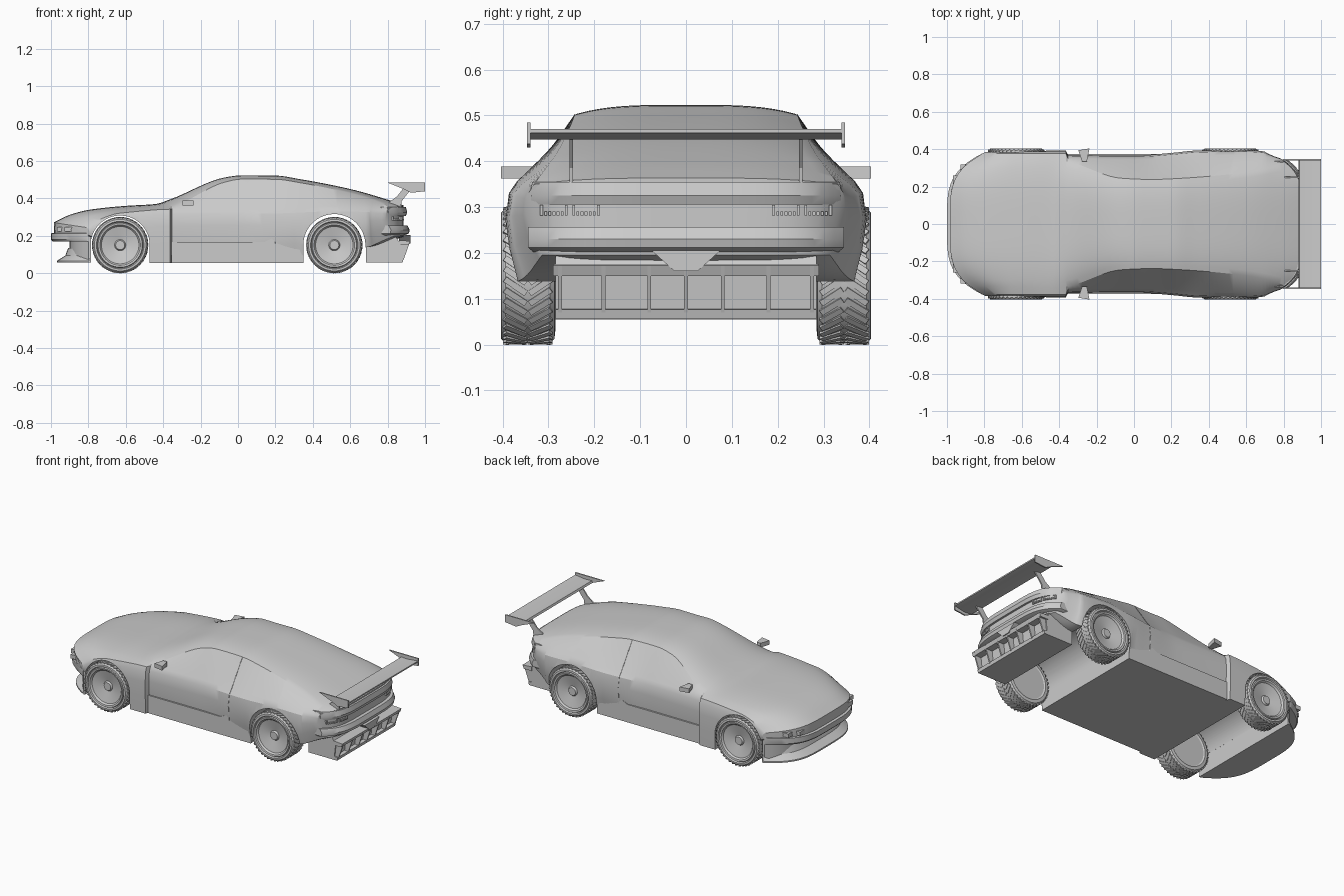
import bpy, bmesh, math
from mathutils import Matrix, Vector

if "Cube" in bpy.data.objects:
    bpy.data.objects.remove(bpy.data.objects["Cube"])


def finish(name, bm, smooth=30):
    bmesh.ops.recalc_face_normals(bm, faces=bm.faces[:])
    me = bpy.data.meshes.new(name)
    bm.to_mesh(me)
    bm.free()
    ob = bpy.data.objects.new(name, me)
    bpy.context.collection.objects.link(ob)
    if smooth:
        shade(ob, smooth)
    return ob


def shade(ob, angle=30):
    bpy.ops.object.select_all(action='DESELECT')
    ob.select_set(True)
    bpy.context.view_layer.objects.active = ob
    bpy.ops.object.shade_smooth_by_angle(angle=math.radians(angle))


def stack(name, levels, smooth=30):
    """Solid from equal-length closed outlines of 3D points."""
    bm = bmesh.new()
    rings = [[bm.verts.new(p) for p in lv] for lv in levels]
    n = len(rings[0])
    for a, b in zip(rings, rings[1:]):
        for i in range(n):
            bm.faces.new((a[i], a[(i + 1) % n], b[(i + 1) % n], b[i]))
    bm.faces.new(rings[0])
    bm.faces.new(rings[-1])
    return finish(name, bm, smooth)


def side_prism(name, xz, y0, y1, smooth=30):
    return stack(name, [[(x, y, z) for x, z in xz] for y in (y0, y1)], smooth)


def box(name, x0, x1, y0, y1, z0, z1):
    return side_prism(name, [(x0, z0), (x1, z0), (x1, z1), (x0, z1)], y0, y1)


def end_slab(name, tip, back, bend, power, w, levels):
    """Bumper slab with a bowed outer edge; levels = (z, inset, width change)."""
    s = 1 if back > tip else -1
    rings = []
    for z, inset, dw in levels:
        ww = w + dw
        ring = []
        for i in range(33):
            t = -1 + i / 16
            d = min(inset + bend * abs(t) ** power, abs(back - tip) - .004)
            ring.append((tip + s * d, t * ww, z))
        rings.append(ring + [(back, ww, z), (back, -ww, z)])
    return stack(name, rings)


def curve(pts):
    """Monotone smooth interpolation through a few (x, value) points."""
    sec = [(b[1] - a[1]) / (b[0] - a[0]) for a, b in zip(pts, pts[1:])]
    m = [sec[0]] + [2 * p * q / (p + q) if p * q > 0 else 0 for p, q in zip(sec, sec[1:])] + [sec[-1]]

    def f(x):
        x = min(max(x, pts[0][0]), pts[-1][0])
        i = next(i for i in range(len(sec)) if x <= pts[i + 1][0])
        h = pts[i + 1][0] - pts[i][0]
        t = (x - pts[i][0]) / h
        return ((1 + 2 * t) * (1 - t) ** 2 * pts[i][1] + t * (1 - t) ** 2 * h * m[i]
                + t * t * (3 - 2 * t) * pts[i + 1][1] + t * t * (t - 1) * h * m[i + 1])
    return f


# Body shape: heights (z_) and half widths (w_) along the length
z_top = curve([(-.985, .272), (-.9, .312), (-.79, .34), (-.6, .36), (-.44, .37), (-.36, .396), (-.07, .512),
               (.02, .523), (.2, .522), (.33, .503), (.6, .45), (.8, .393), (.9, .358)])
z_roof = curve([(-.985, .255), (-.79, .315), (-.6, .338), (-.42, .35), (-.36, .357), (-.07, .487),
                (.02, .503), (.2, .502), (.33, .484), (.6, .428), (.8, .373), (.9, .345)])
w_roof = curve([(-.985, .33), (-.6, .335), (-.42, .342), (-.36, .335), (-.07, .245), (.1, .238), (.21, .242),
                (.57, .272), (.9, .335)])
w_belt = curve([(-.985, .375), (-.8, .378), (-.364, .377), (-.354, .352), (.1, .345), (.3, .357), (.5, .368),
                (.75, .358), (.9, .34)])
z_belt = curve([(-.985, .245), (-.79, .297), (-.6, .324), (-.36, .342), (.2, .345), (.5, .357), (.9, .332)])
w_wide = curve([(-.985, .385), (-.8, .388), (-.364, .392), (-.354, .37), (0, .366), (.2, .38), (.36, .394),
                (.62, .394), (.78, .375), (.9, .345)])
z_wide = curve([(-.985, .225), (-.8, .24), (-.36, .25), (.2, .26), (.9, .285)])
w_low = curve([(-.985, .38), (-.8, .385), (-.364, .388), (-.354, .352), (.33, .355), (.38, .385), (.6, .38),
               (.8, .335), (.9, .31)])
z_low = curve([(-.985, .205), (-.8, .17), (-.68, .15), (-.62, .055), (.5, .055), (.58, .13), (.7, .14), (.9, .2)])
NT = 10


def side_pts(x):
    wb, zb, ww, zw, wl, zl = (f(x) for f in (w_belt, z_belt, w_wide, z_wide, w_low, z_low))
    return [(wb, zb), (wb + .7 * (ww - wb), zb - .3 * (zb - zw)), (ww, zw),
            (wl + .7 * (ww - wl), (zw + zl) / 2)]


def half_section(x):
    zc, zr, wr, wl, zl = (f(x) for f in (z_top, z_roof, w_roof, w_low, z_low))
    us = [i / NT for i in range(NT + 1)]
    pts = [(wr * u, zc - (zc - zr) * u ** 3.5) for u in us] + side_pts(x)
    pts += [(wl * u, zl) for u in reversed(us)]
    out = []
    for y, z in pts:
        dx = .19 * (y / .385) ** 4 * max(0, (-.65 - x) / .335) - .1 * (y / .345) ** 5 * max(0, (x - .7) / .2)
        out.append((x + dx, y, z))
    return out


xs = [-.985 + 1.87 * i / 74 for i in range(75)]
xs = sorted([x for x in xs if abs(x + .359) > .012] + [-.364, -.354])
bm = bmesh.new()
rows = [[bm.verts.new(p) for p in half_section(x)] for x in xs]
for a, b in zip(rows, rows[1:]):
    for i in range(len(a) - 1):
        bm.faces.new((a[i], a[i + 1], b[i + 1], b[i]))
for r in (rows[0], rows[-1]):
    for i in range(NT):
        bm.faces.new((r[i], r[i + 1], r[-2 - i], r[-1 - i]))
    bm.faces.new(r[NT:len(r) - NT])
bmesh.ops.mirror(bm, geom=bm.verts[:] + bm.edges[:] + bm.faces[:], axis='Y', merge_dist=1e-5)
body = finish("body_shell", bm, 0)

# Wheel arches cut right across the body
WHEELS = ((-.63, .158), (.515, .166))
for k, (wx, r) in enumerate(WHEELS):
    arch = [(wx + r * math.cos(math.pi * i / 40), .15 + r * math.sin(math.pi * i / 40)) for i in range(41)]
    cut = side_prism("arch_cutter", arch + [(wx - r, -.1), (wx + r, -.1)], -.6, .6)
    cut.hide_render = True
    cut.hide_viewport = True
    mod = body.modifiers.new("arch", 'BOOLEAN')
    mod.object, mod.solver = cut, 'EXACT'
    bpy.context.view_layer.objects.active = body
    body.select_set(True)
    bpy.ops.object.modifier_apply(modifier=mod.name)
    bpy.data.objects.remove(cut)
shade(body, 28)

# Front bumper, air dam, chin lip
end_slab("front_bumper", -1.0, -.80, .19, 4, .378, [(.17, .01, 0), (.18, 0, 0), (.213, 0, 0), (.217, .02, 0)])
end_slab("air_dam", -.9, -.787, .1, 4, .372, [(.065, 0, 0), (.2, .0, 0)])
end_slab("chin_lip", -.968, -.787, .17, 4, .38, [(.057, 0, 0), (.066, 0, 0), (.095, .045, -.003), (.135, .06, -.006)])

# Rear lip and bumper
end_slab("tail_lip", .905, .72, .1, 5, .338, [(.305, .008, 0), (.325, 0, 0), (.355, .008, -.002)])
end_slab("rear_bumper", .918, .72, .1, 5, .345, [(.202, .03, -.012), (.212, .005, 0), (.23, 0, 0), (.256, .012, 0)])

# Diffuser with fins
side_prism("diffuser", [(.685, .056), (.88, .056), (.885, .076), (.862, .078), (.87, .15), (.84, .205), (.685, .205)],
           -.285, .285)
for y in (-.275, -.18, -.08, 0, .08, .18, .275):
    side_prism("diffuser_fin", [(.85, .07), (.885, .07), (.921, .172), (.85, .172)], y - .004, y + .004)
side_prism("diffuser_bar", [(.86, .15), (.912, .15), (.921, .172), (.86, .176)], -.29, .29)
stack("diffuser_centre", [[(x, -.075, .205), (x, .075, .205), (x, .025, .16), (x, -.025, .16)] for x in (.86, .922)])

# Wing blade
side_prism("wing_blade", [(.88, .452), (.93, .447), (1.0, .462), (1.0, .47), (.93, .462), (.885, .464)], -.342, .342)

for s in (1, -1):
    side_prism("wing_endplate", [(.80, .484), (1.0, .484), (1.0, .438), (.925, .43), (.885, .45)], s * .339, s * .347)
    side_prism("wing_strut", [(.80, .375), (.87, .35), (.875, .385), (.93, .455), (.885, .455), (.85, .41)],
               s * .246, s * .254)
    # Side skirt rising into the rear flare
    side_prism("side_skirt", [(-.356, .055), (.349, .055), (.349, .2), (.3, .21), (.2, .195), (.14, .166), (-.356, .166)],
               s * .33, s * .373)
    # Door mirror
    plan = [(-.278, .335), (-.252, .335), (-.238, .404), (-.298, .394)]
    stack("door_mirror", [[(x, s * y, z) for x, y in plan] for z in (.362, .388)])
    # Headlight slots and tail light grids
    for y in (.235, .295):
        hx = -.985 + .19 * (y / .385) ** 4
        box("headlight", hx - .008, hx + .05, s * (y - .024), s * (y + .024), .222, .247)
    for k in range(2):
        for i in range(7):
            y = .188 + k * .07 + i * .009
            tx = .887 - .1 * (y / .345) ** 5
            box("tail_light_cell", tx - .02, tx + .006, s * y, s * (y + .006), .281, .304 if i in (0, 6) else .29)
    # Door shut line
    cu = bpy.data.curves.new("door_seam", 'CURVE')
    cu.dimensions, cu.bevel_depth = '3D', .0015
    line = [(.2, s * y, z) for y, z in [(w_roof(.2), z_roof(.2))] + side_pts(.2)]
    sp = cu.splines.new('POLY')
    sp.points.add(len(line) - 1)
    for p, co in zip(sp.points, line):
        p.co = (*co, 1)
    bpy.context.collection.objects.link(bpy.data.objects.new("door_seam", cu))

# Wheel: turned tyre and dished rim, with chevron tread bars
prof = [(.0, .384), (.024, .384), (.03, .374), (.1, .39), (.108, .4), (.118, .402), (.122, .396), (.127, .404),
        (.138, .403), (.146, .394), (.147, .345), (.146, .297), (.138, .287), (.12, .285), (.112, .29), (0, .29)]
bm = bmesh.new()
vs = [bm.verts.new((r, y, 0)) for r, y in prof]
es = [bm.edges.new(e) for e in zip(vs, vs[1:])]
bmesh.ops.spin(bm, geom=vs + es, cent=(0, 0, 0), axis=(0, 1, 0), angle=math.tau, steps=56, use_merge=True)
bmesh.ops.remove_doubles(bm, verts=bm.verts[:], dist=1e-5)
for i in range(40):
    for y, tilt in ((.318, .6), (.372, -.6)):
        m = (Matrix.Rotation(math.tau * i / 40, 4, 'Y') @ Matrix.Translation(Vector((0, y, .1465)))
             @ Matrix.Rotation(tilt, 4, 'Z') @ Matrix.Diagonal((.013, .056, .006, 1)))
        bmesh.ops.create_cube(bm, size=1, matrix=m)
wheel = finish("wheel", bm, 30)
wheel.location = (WHEELS[0][0], 0, .15)
for wx, rot in ((WHEELS[0][0], math.pi), (WHEELS[1][0], 0), (WHEELS[1][0], math.pi)):
    w = wheel.copy()
    w.location, w.rotation_euler = (wx, 0, .15), (0, 0, rot)
    bpy.context.collection.objects.link(w)
